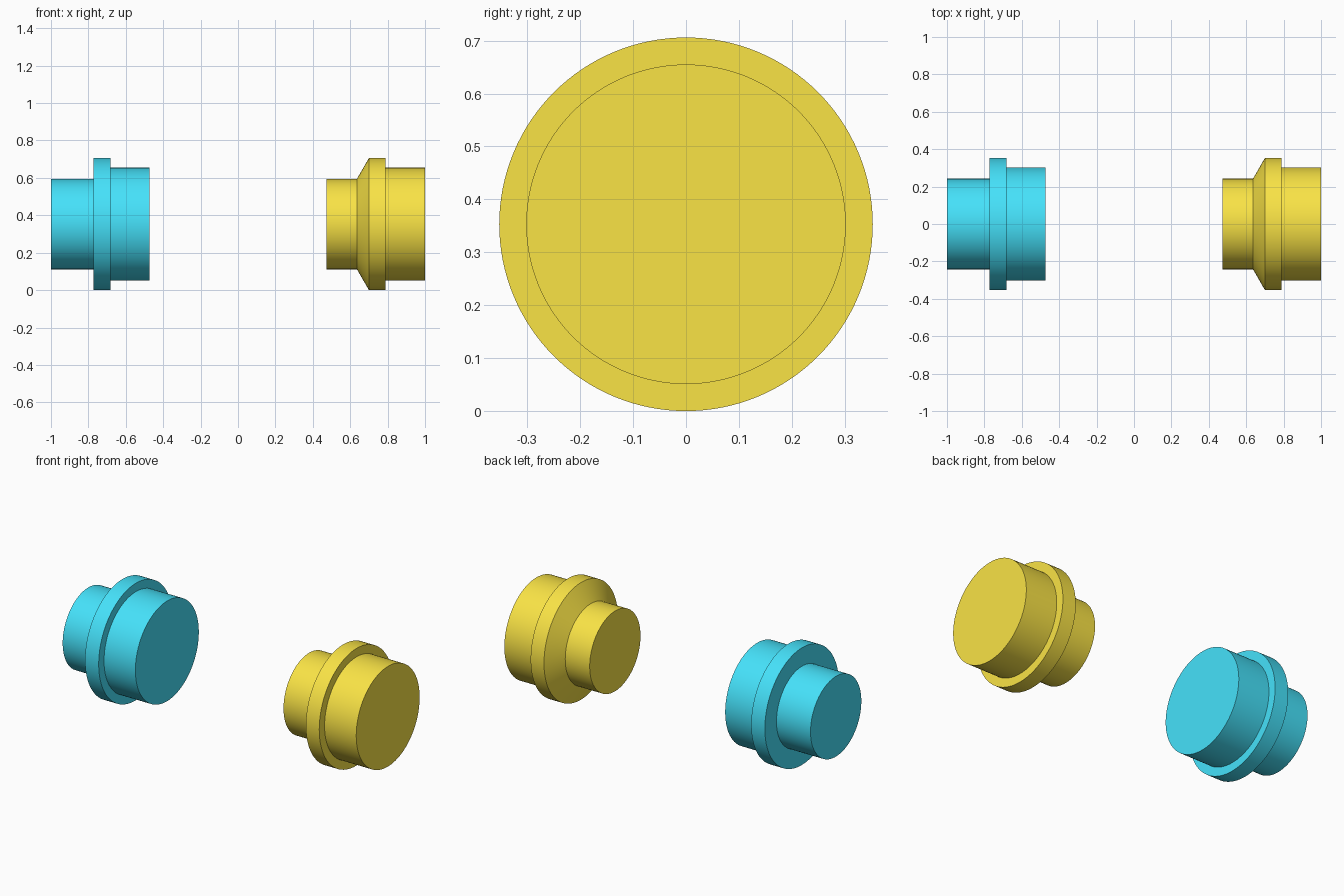
import bpy, bmesh, math

if "Cube" in bpy.data.objects:
    bpy.data.objects.remove(bpy.data.objects["Cube"])

SEGMENTS = 128
AXIS_Z = 0.353


def material(name, color):
    mat = bpy.data.materials.new(name)
    mat.diffuse_color = color
    mat.use_nodes = True
    mat.node_tree.nodes["Principled BSDF"].inputs["Base Color"].default_value = mat.diffuse_color
    return mat


def turned_part(name, profile, mat):
    """Revolve (x, radius) points about a horizontal axis and cap both ends."""
    bm = bmesh.new()
    rings = []
    for x, r in profile:
        rings.append([bm.verts.new((x,
                                    r * math.cos(2 * math.pi * i / SEGMENTS),
                                    r * math.sin(2 * math.pi * i / SEGMENTS)))
                      for i in range(SEGMENTS)])
    for a, b in zip(rings, rings[1:]):
        for i in range(SEGMENTS):
            j = (i + 1) % SEGMENTS
            bm.faces.new((a[i], a[j], b[j], b[i]))
    bm.faces.new(rings[0])
    bm.faces.new(rings[-1])
    bmesh.ops.recalc_face_normals(bm, faces=bm.faces)
    mesh = bpy.data.meshes.new(name)
    bm.to_mesh(mesh)
    bm.free()
    mesh.materials.append(mat)
    obj = bpy.data.objects.new(name, mesh)
    obj.location.z = AXIS_Z
    bpy.context.collection.objects.link(obj)
    bpy.ops.object.select_all(action='DESELECT')
    obj.select_set(True)
    bpy.context.view_layer.objects.active = obj
    bpy.ops.object.shade_smooth_by_angle(angle=math.radians(20))
    return obj


SMALL, LARGE, COLLAR = 0.242, 0.302, 0.353

# Blue plug with a square-shouldered collar
turned_part("square_collar_plug", [
    (-1.0, SMALL), (-0.773, SMALL), (-0.773, COLLAR),
    (-0.682, COLLAR), (-0.682, LARGE), (-0.473, LARGE),
], material("blue", (0.06, 0.76, 0.96, 1)))

# Yellow plug with a tapered shoulder on the narrow side of its collar
turned_part("tapered_collar_plug", [
    (0.473, SMALL), (0.636, SMALL), (0.70, COLLAR),
    (0.789, COLLAR), (0.789, LARGE), (1.0, LARGE),
], material("yellow", (0.95, 0.77, 0.06, 1)))
